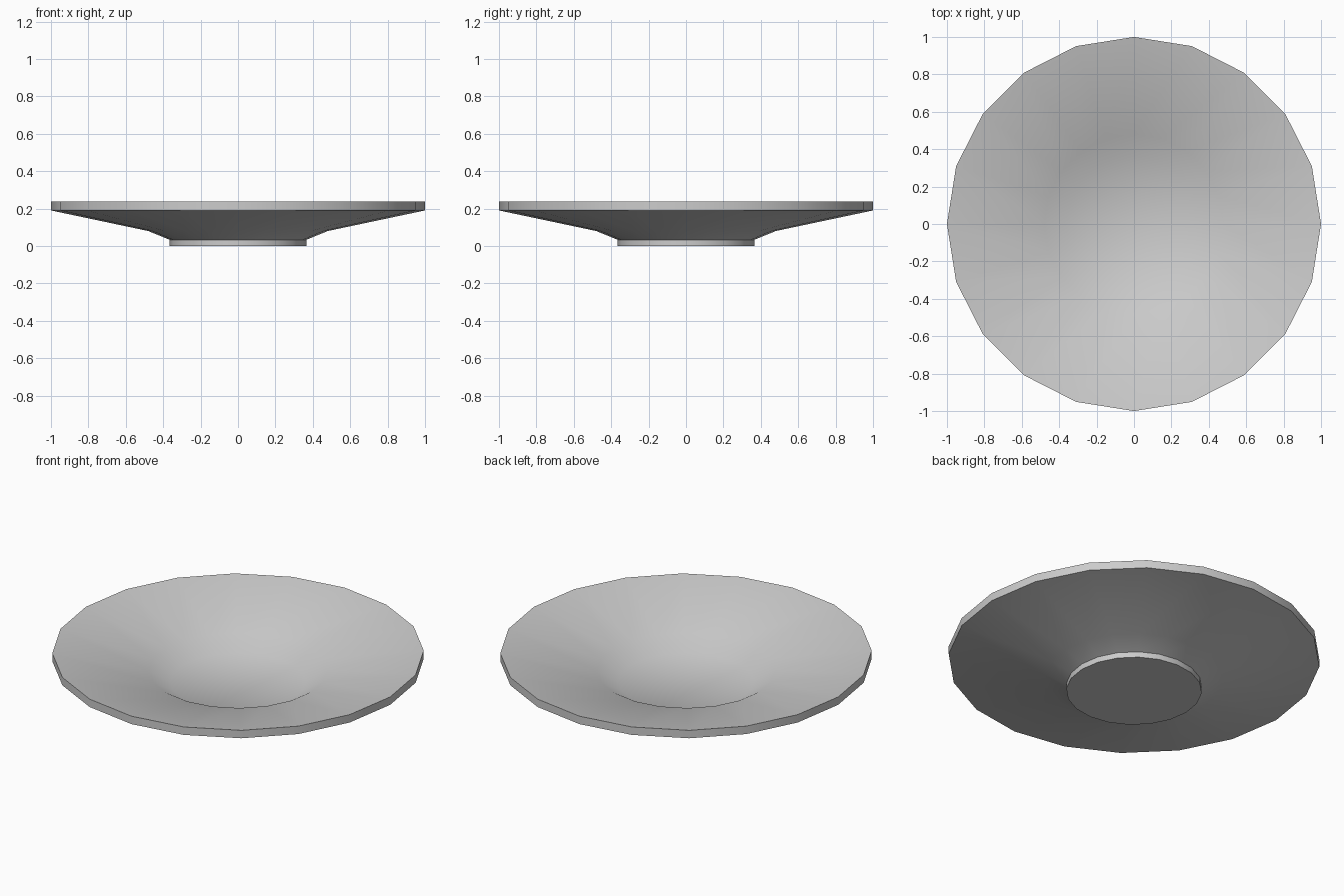
import bpy, bmesh
from math import cos, sin, tau, radians

if "Cube" in bpy.data.objects:
    bpy.data.objects.remove(bpy.data.objects["Cube"])

SIDES = 20


def make_material(name, colour):
    mat = bpy.data.materials.new(name)
    mat.use_nodes = True
    mat.diffuse_color = colour
    mat.node_tree.nodes["Principled BSDF"].inputs["Base Color"].default_value = colour
    return mat


def lathe(name, profile, mat):
    """Turn a (radius, height) profile into a closed round solid."""
    bm = bmesh.new()
    rings = [[bm.verts.new((r * cos(tau * i / SIDES), r * sin(tau * i / SIDES), z))
              for i in range(SIDES)] for r, z in profile]
    for low, high in zip(rings, rings[1:]):
        for i in range(SIDES):
            j = (i + 1) % SIDES
            bm.faces.new((low[i], low[j], high[j], high[i]))
    bm.faces.new(rings[0][::-1])
    bm.faces.new(rings[-1])
    bmesh.ops.recalc_face_normals(bm, faces=bm.faces)
    mesh = bpy.data.meshes.new(name)
    bm.to_mesh(mesh)
    bm.free()
    mesh.materials.append(mat)
    obj = bpy.data.objects.new(name, mesh)
    bpy.context.collection.objects.link(obj)
    return obj


# Shallow dish: foot, flared underside, rim band, then the hollow down to its floor
grey = make_material("plain grey", (0.6, 0.6, 0.6, 1))
dish = lathe("dish", [(0.365, 0), (0.365, 0.033), (0.48, 0.08), (1, 0.19),
                      (1, 0.237), (0.48, 0.127), (0.365, 0.06)], grey)

bpy.context.view_layer.objects.active = dish
dish.select_set(True)
bpy.ops.object.shade_smooth_by_angle(angle=radians(35))
